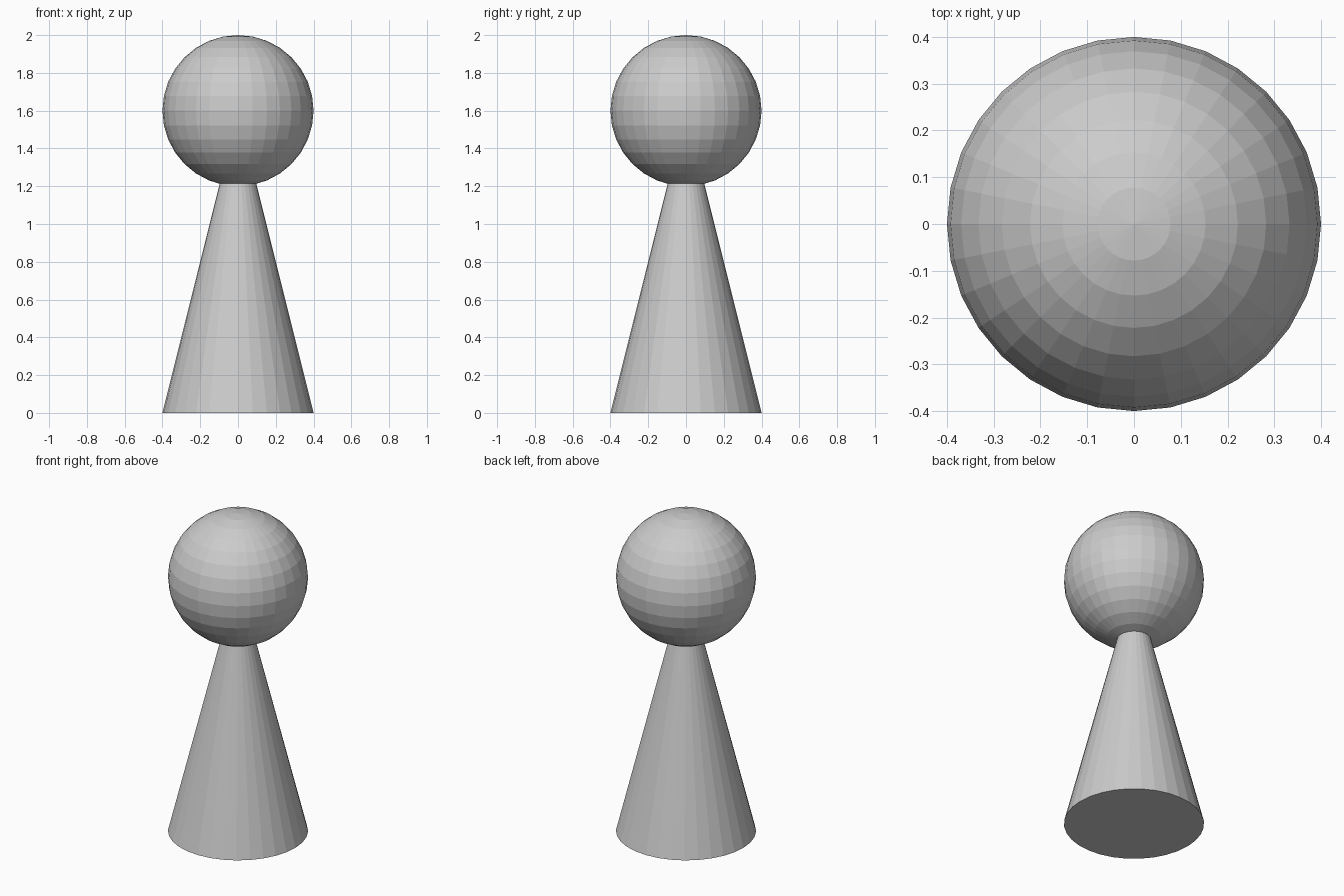
import bpy

if "Cube" in bpy.data.objects:
    bpy.data.objects.remove(bpy.data.objects["Cube"])

# Tapered body: cone whose tip reaches the centre of the head
bpy.ops.mesh.primitive_cone_add(vertices=32, radius1=0.4, radius2=0, depth=1.6, location=(0, 0, 0.8))
bpy.context.object.name = "body_cone"

# Faceted ball head
bpy.ops.mesh.primitive_uv_sphere_add(segments=32, ring_count=16, radius=0.4, location=(0, 0, 1.6))
bpy.context.object.name = "head_ball"
